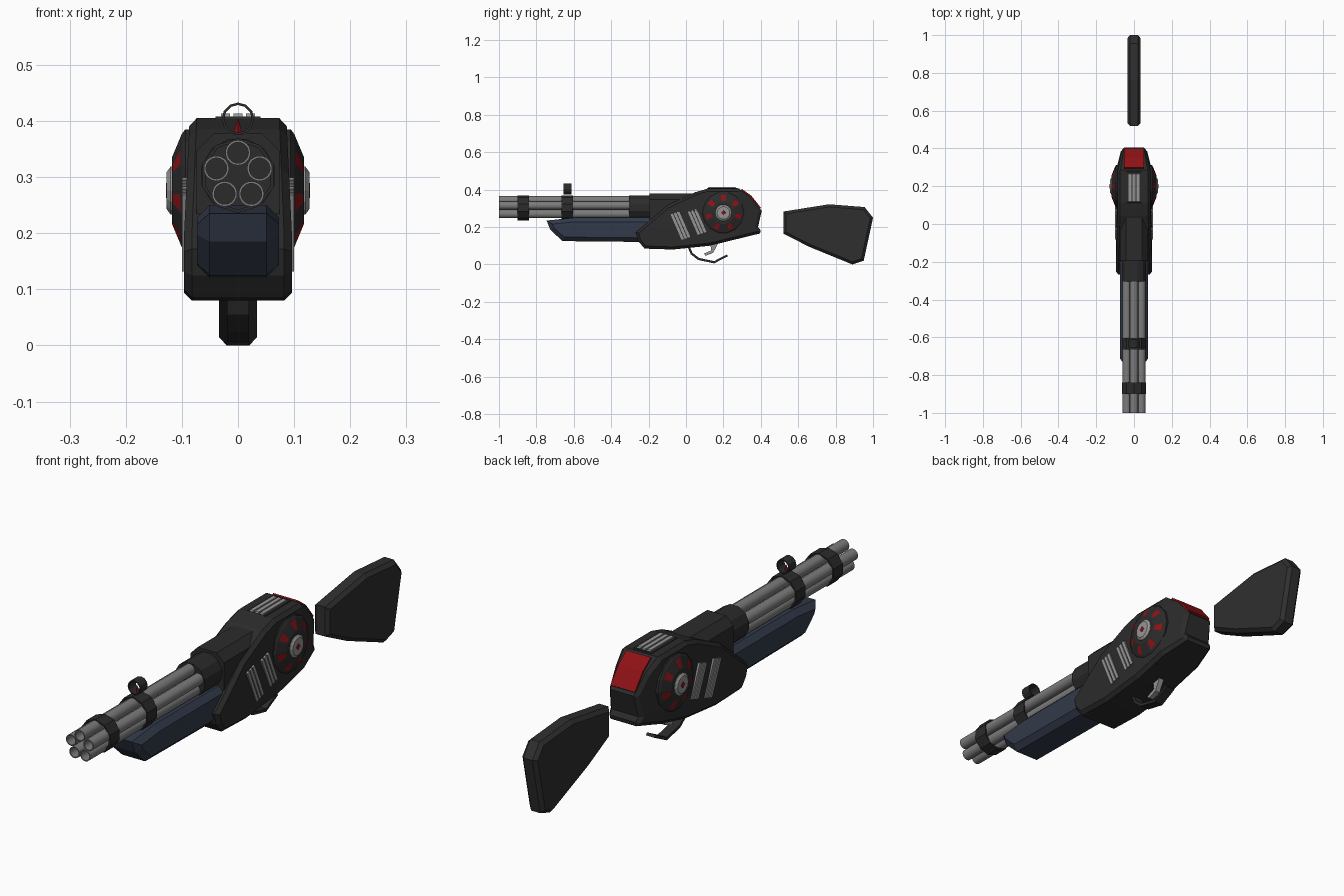
import bpy, bmesh, math
from math import cos, sin, pi

if "Cube" in bpy.data.objects:
    bpy.data.objects.remove(bpy.data.objects["Cube"])


def material(name, r, g, b):
    m = bpy.data.materials.new(name)
    m.diffuse_color = (r, g, b, 1)
    m.use_nodes = True
    m.node_tree.nodes["Principled BSDF"].inputs["Base Color"].default_value = m.diffuse_color
    return m


BLACK = material("gunmetal black", 0.024, 0.024, 0.024)
STOCK = material("stock charcoal", 0.028, 0.028, 0.028)
BLUE = material("dark slate blue", 0.032, 0.042, 0.068)
STEEL = material("steel grey", 0.2, 0.2, 0.2)
LIGHT = material("light grey", 0.3, 0.3, 0.3)
RED = material("deep red", 0.27, 0.006, 0.008)


def finish(name, bm, mats, mirror=False, smooth=False):
    bmesh.ops.recalc_face_normals(bm, faces=bm.faces)
    me = bpy.data.meshes.new(name)
    bm.to_mesh(me)
    bm.free()
    ob = bpy.data.objects.new(name, me)
    bpy.context.collection.objects.link(ob)
    for m in mats:
        me.materials.append(m)
    if mirror:
        ob.modifiers.new("Mirror", 'MIRROR')
    if smooth:
        bpy.context.view_layer.objects.active = ob
        ob.select_set(True)
        bpy.ops.object.shade_smooth_by_angle(angle=math.radians(40))
        ob.select_set(False)
    return ob


def prism_mesh(profile, x0, x1, bevel=0.0):
    """Extrude a (y, z) outline from x0 to x1, chamfering the outline edges."""
    bm = bmesh.new()
    a = [bm.verts.new((x0, y, z)) for y, z in profile]
    b = [bm.verts.new((x1, y, z)) for y, z in profile]
    caps = [bm.faces.new(a), bm.faces.new(b)]
    n = len(profile)
    for i in range(n):
        j = (i + 1) % n
        bm.faces.new((a[i], a[j], b[j], b[i]))
    bmesh.ops.recalc_face_normals(bm, faces=bm.faces)
    if bevel:
        edges = [e for f in caps for e in f.edges]
        bmesh.ops.bevel(bm, geom=edges, offset=bevel, segments=1, affect='EDGES')
    return bm


def prism(name, profile, x0, x1, mat, bevel=0.0, mirror=False):
    return finish(name, prism_mesh(profile, x0, x1, bevel), [mat], mirror)


def lathe_mesh(profile, axis, center, n, phase=0.0, closed=False):
    """Spin (radius, distance) points round an axis; closed joins last to first."""
    bm = bmesh.new()
    cx, cy, cz = center
    rings = []
    for r, t in profile:
        ring = []
        for i in range(n):
            u = phase + 2 * pi * i / n
            c, s = r * cos(u), r * sin(u)
            p = {'x': (t, c, s), 'y': (c, t, s), 'z': (c, s, t)}[axis]
            ring.append(bm.verts.new((p[0] + cx, p[1] + cy, p[2] + cz)))
        rings.append(ring)
    pairs = list(zip(rings, rings[1:]))
    if closed:
        pairs.append((rings[-1], rings[0]))
    else:
        bm.faces.new(rings[0])
        bm.faces.new(rings[-1])
    for p, q in pairs:
        for i in range(n):
            j = (i + 1) % n
            bm.faces.new((p[i], p[j], q[j], q[i]))
    return bm


def lathe(name, profile, axis, center, n, mat, phase=0.0, closed=False, mirror=False, smooth=False):
    return finish(name, lathe_mesh(profile, axis, center, n, phase, closed), [mat], mirror, smooth)


def tube(name, ro, ri, y0, y1, center, n, mat, smooth=False, phase=0.0):
    return lathe(name, [(ro, y0), (ro, y1), (ri, y1), (ri, y0)], 'y', center, n, mat, phase, True, False, smooth)


# five open barrels round one axis
AXIS_Z = 0.303
for k in range(5):
    u = pi / 2 + k * 2 * pi / 5
    tube(f"barrel_{k + 1}", 0.0225, 0.0185, -1.0, -0.25,
         (0.0405 * cos(u), 0, AXIS_Z + 0.0405 * sin(u)), 24, STEEL, True)

# barrel clamps, shroud and housing
for k, (y0, y1) in enumerate([(-0.9, -0.84), (-0.665, -0.603)]):
    tube(f"barrel_clamp_{k + 1}", 0.067, 0.061, y0, y1, (0, 0, AXIS_Z), 10, BLACK, phase=pi / 10)
lathe("barrel_shroud", [(0.067, -0.305), (0.067, -0.15)], 'y', (0, 0, AXIS_Z), 12, BLACK, pi / 12)
bm = bmesh.new()
bmesh.ops.create_cube(bm, size=1)
for v in bm.verts:
    v.co = (v.co.x * 0.148, -0.05 + v.co.y * 0.29, 0.29 + v.co.z * 0.178)
long_edges = [e for e in bm.edges if abs(e.verts[0].co.y - e.verts[1].co.y) > 0.1]
bmesh.ops.bevel(bm, geom=long_edges, offset=0.032, segments=1, affect='EDGES')
finish("barrel_housing", bm, [BLACK])

# ring sight with red bead
tube("sight_ring", 0.029, 0.0245, -0.656, -0.612, (0, 0, 0.404), 12, BLACK)
lathe("sight_bead", [(0.008, 0.376), (0.001, 0.404)], 'z', (0, -0.634, 0), 4, RED)

# fore grip
prism("fore_grip", [(-0.745, 0.235), (-0.725, 0.185), (-0.66, 0.125), (-0.18, 0.12),
                    (-0.18, 0.25), (-0.6, 0.25)], -0.073, 0.073, BLUE, 0.022)

# receiver, narrowing to the rear and slightly to the top
bm = prism_mesh([(-0.268, 0.172), (-0.1, 0.315), (0.045, 0.385), (0.115, 0.405), (0.285, 0.405),
                 (0.345, 0.362), (0.405, 0.288), (0.385, 0.2), (0.4, 0.182), (0.396, 0.166), (0.125, 0.1),
                 (-0.07, 0.08), (-0.222, 0.085), (-0.255, 0.125)], -0.096, 0.096, 0.014)
for axis, d in ((1, 0.28), (2, 0.2)):
    co, no = [0, 0, 0], [0, 0, 0]
    co[axis], no[axis] = d, 1
    bmesh.ops.bisect_plane(bm, geom=bm.verts[:] + bm.edges[:] + bm.faces[:], plane_co=co, plane_no=no)
for v in bm.verts:
    v.co.x *= 1 - 2.6 * max(0, v.co.y - 0.28) - 0.5 * max(0, v.co.z - 0.2)
finish("receiver", bm, [BLACK])

# red rear plate following the slope, in two bends
prism("rear_plate", [(0.295, 0.398), (0.345, 0.362), (0.396, 0.299),
                     (0.401, 0.303), (0.35, 0.367), (0.299, 0.404)], -0.054, 0.054, RED)

# ribs on top
prism("top_rib_base", [(0.105, 0.4), (0.28, 0.4), (0.275, 0.408), (0.115, 0.408)], -0.04, 0.04, BLACK)
for k, x in enumerate((-0.022, 0, 0.022)):
    prism(f"top_rib_{k + 1}", [(0.112, 0.4), (0.272, 0.4), (0.265, 0.413), (0.12, 0.413)],
          x - 0.008, x + 0.008, LIGHT)

# slanted side vents: two groups of three bars on each side
for g, (y, z) in enumerate([(-0.083, 0.268), (0.008, 0.284)]):
    length = 0.148 - 0.012 * g
    for k in range(3):
        y0, z0 = y + k * 0.017, z + k * 0.0055
        w, h = 0.013, 0.004
        dy, dz = 0.4 * length, -0.92 * length
        prism(f"side_vent_{g + 1}_{k + 1}", [(y0, z0), (y0 + w, z0 + h),
              (y0 + w + dy, z0 + h + dz), (y0 + dy, z0 + dz)], 0.08, 0.1, LIGHT, mirror=True)

# side drums with seven red windows on the sloping rim
HUB = (0, 0.2, 0.276)
bm = lathe_mesh([(0.112, 0.05), (0.112, 0.094), (0.104, 0.1), (0.06, 0.118)], 'x', HUB, 14, pi / 2 - pi / 14)
bm.normal_update()
slopes = [f for f in bm.faces if len(f.verts) == 4 and f.calc_center_median().x > 0.105]
slopes.sort(key=lambda f: math.atan2(f.calc_center_median().z - HUB[2], f.calc_center_median().y - HUB[1]))
top = max(range(14), key=lambda i: slopes[i].calc_center_median().z)
windows = [slopes[(top + 2 * i) % 14] for i in range(7)]
bmesh.ops.inset_individual(bm, faces=windows, thickness=0.006, use_even_offset=True)
for f in windows:
    f.material_index = 1
finish("side_drum", bm, [BLACK, RED], mirror=True)
lathe("drum_hub", [(0.044, 0.11), (0.044, 0.12), (0.034, 0.127)], 'x', HUB, 14, LIGHT, mirror=True)
lathe("drum_hub_gem", [(0.016, 0.12), (0.013, 0.1285)], 'x', HUB, 4, RED, mirror=True)

# trigger and guard
prism("trigger_guard", [(0.01, 0.09), (0.025, 0.055), (0.065, 0.024), (0.15, 0.006), (0.225, 0.044),
                        (0.218, 0.053), (0.15, 0.018), (0.07, 0.035), (0.035, 0.062), (0.022, 0.09)],
      -0.02, 0.02, BLACK)
prism("trigger", [(0.13, 0.11), (0.135, 0.075), (0.095, 0.058), (0.105, 0.047), (0.145, 0.062), (0.17, 0.11)],
      -0.011, 0.011, LIGHT)

# separate shoulder stock
prism("stock", [(0.52, 0.283), (0.765, 0.322), (0.955, 0.307), (1.0, 0.25), (0.95, 0.02),
                (0.89, 0.0), (0.66, 0.094), (0.52, 0.165)], -0.034, 0.034, STOCK, 0.014)
